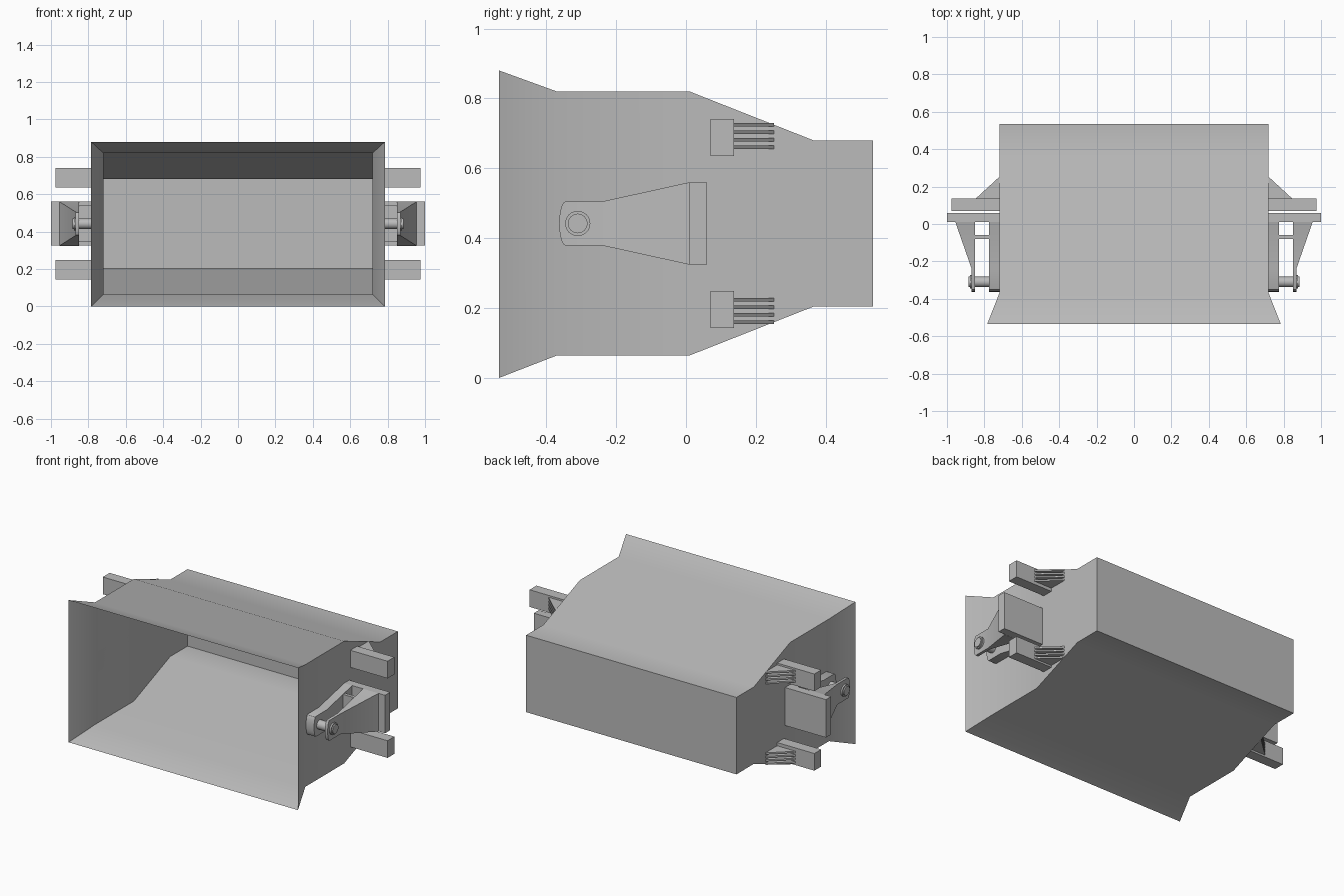
import bpy, bmesh, math
from mathutils import Matrix

cube = bpy.data.objects.get("Cube")
if cube:
    bpy.data.objects.remove(cube, do_unlink=True)

MID_Z = 0.442

grey = bpy.data.materials.new("plain_grey")
grey.use_nodes = True
colour = (0.5, 0.5, 0.5, 1)
grey.diffuse_color = colour
grey.node_tree.nodes["Principled BSDF"].inputs["Base Color"].default_value = colour


def finish(name, bm, fix=True):
    if fix:
        bmesh.ops.recalc_face_normals(bm, faces=bm.faces)
    mesh = bpy.data.meshes.new(name)
    bm.to_mesh(mesh)
    bm.free()
    mesh.materials.append(grey)
    obj = bpy.data.objects.new(name, mesh)
    bpy.context.collection.objects.link(obj)
    bpy.ops.object.select_all(action="DESELECT")
    obj.select_set(True)
    bpy.context.view_layer.objects.active = obj
    bpy.ops.object.shade_smooth_by_angle(angle=math.radians(30))
    return obj


def loft(name, first, second):
    """Solid between two matching outlines."""
    bm = bmesh.new()
    a = [bm.verts.new(p) for p in first]
    b = [bm.verts.new(p) for p in second]
    bm.faces.new(a)
    bm.faces.new(b)
    for i in range(len(a)):
        j = (i + 1) % len(a)
        bm.faces.new((a[i], a[j], b[j], b[i]))
    # split bent end faces cleanly
    bmesh.ops.triangulate(bm, faces=[f for f in bm.faces if len(f.verts) > 4])
    return finish(name, bm)


def box(name, x0, x1, y0, y1, z0, z1):
    outline = [(y0, z0), (y1, z0), (y1, z1), (y0, z1)]
    return loft(name, [(x0, y, z) for y, z in outline], [(x1, y, z) for y, z in outline])


def pin(name, x0, x1, radius, y):
    bm = bmesh.new()
    bmesh.ops.create_cone(bm, cap_ends=True, segments=32, radius1=radius, radius2=radius,
                          depth=abs(x1 - x0),
                          matrix=Matrix.Translation(((x0 + x1) / 2, y, MID_Z))
                          @ Matrix.Rotation(math.pi / 2, 4, "Y"))
    return finish(name, bm)


# Open-fronted shell: y, half width, half height
sections = [(-0.535, 0.785, 0.44), (-0.37, 0.72, 0.378), (0.01, 0.72, 0.378),
            (0.365, 0.72, 0.238), (0.535, 0.72, 0.238)]
bm = bmesh.new()
rings = []
for y, w, h in sections:
    base = 0.44 if w > 0.75 else MID_Z
    rings.append([bm.verts.new((sx * w, y, base + sz * h))
                  for sx, sz in ((-1, -1), (1, -1), (1, 1), (-1, 1))])
for r, s in zip(rings, rings[1:]):
    for i in range(4):
        j = (i + 1) % 4
        bm.faces.new((r[i], r[j], s[j], s[i]))
bm.faces.new(rings[-1])
finish("hopper_shell", bm)

# Lug side outline (y, z offset), with a rounded nose
nose = [(-0.345 - 0.018 * math.cos(a), 0.063 * math.sin(a))
        for a in [math.radians(-90 + 18 * i) for i in range(11)]]
lug = nose + [(-0.24, 0.063), (0.01, 0.118), (0.01, -0.118), (-0.24, -0.063)]

for side, s in (("left", 1), ("right", -1)):
    # Hinge bracket
    box(side + "_bracket_plate", s * 0.72, s * 1.0, 0.01, 0.06, 0.325, 0.56)
    loft(side + "_inner_lug",
         [(s * 0.72, y, MID_Z + z) for y, z in lug],
         [(s * 0.775, y, MID_Z + z) for y, z in lug])
    loft(side + "_outer_lug",
         [(s * 0.85, y, MID_Z + z) for y, z in lug],
         [(s * (0.955 if y > 0 else 0.868), y, MID_Z + z) for y, z in lug])
    box(side + "_bracket_web", s * 0.775, s * 0.85, -0.08, -0.06, 0.345, 0.54)
    # Hinge pin with collar
    pin(side + "_pin", s * 0.77, s * 0.885, 0.028, -0.31)
    pin(side + "_pin_collar", s * 0.86, s * 0.878, 0.036, -0.31)

    # Stop blocks braced by thin triangular fins
    for level, d in (("upper", 1), ("lower", -1)):
        z = MID_Z + d * 0.246
        box(f"{side}_{level}_block", s * 0.72, s * 0.975, 0.07, 0.137, z - 0.053, z + 0.053)
        for i in range(4):
            fz = MID_Z + d * (0.218 + 0.0215 * i)
            tri = [(s * 0.72, 0.137), (s * 0.845, 0.137), (s * 0.72, 0.252)]
            loft(f"{side}_{level}_fin_{i + 1}",
                 [(x, y, fz - 0.005) for x, y in tri],
                 [(x, y, fz + 0.005) for x, y in tri])
